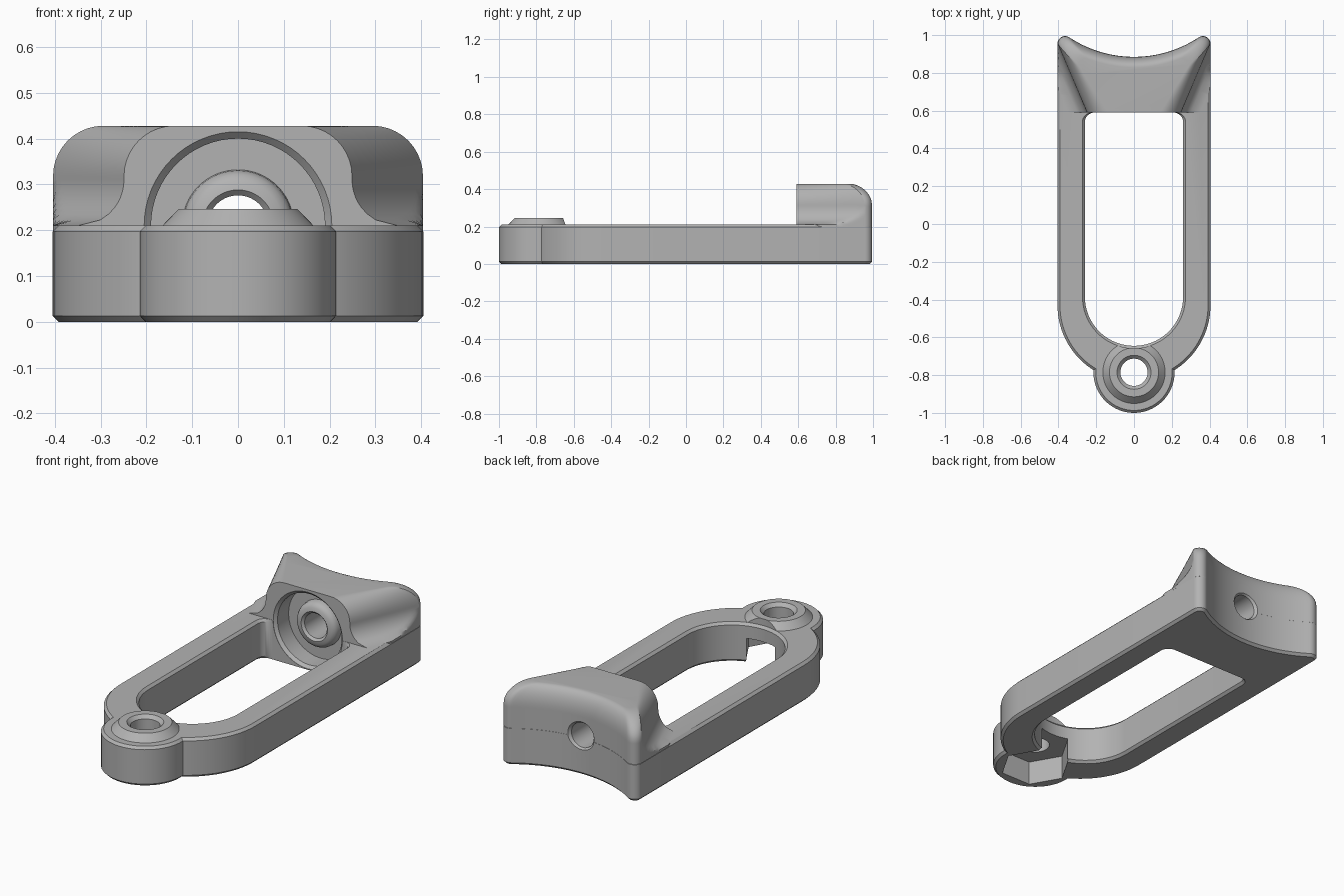
import bpy, bmesh
from math import sin, cos, pi, sqrt, atan2, radians

if "Cube" in bpy.data.objects:
    bpy.data.objects.remove(bpy.data.objects["Cube"], do_unlink=True)

grey = bpy.data.materials.new("plain grey")
grey.use_nodes = True
grey.diffuse_color = (0.45, 0.45, 0.45, 1)
grey.node_tree.nodes["Principled BSDF"].inputs["Base Color"].default_value = grey.diffuse_color

WIDTH, TOP = 0.405, 0.21          # half width and top of the flat frame
BOSS_Y, CHAMFER = -0.785, 0.013
SADDLE_Y, SADDLE_R, TIP_R = 1.505, 0.62, 0.04
BLOCK_FRONT, BLOCK_TOP, ROUND, FLARE = 0.591, 0.428, 0.11, 0.1


def loft(name, rings):
    """Skin equal-length closed rings and cap both ends."""
    bm = bmesh.new()
    rows = [[bm.verts.new(p) for p in ring] for ring in rings]
    n = len(rows[0])
    for a, b in zip(rows, rows[1:]):
        for i in range(n):
            j = (i + 1) % n
            bm.faces.new((a[i], a[j], b[j], b[i]))
    bm.faces.new(rows[0][::-1])
    bm.faces.new(rows[-1])
    bmesh.ops.recalc_face_normals(bm, faces=bm.faces)
    mesh = bpy.data.meshes.new(name)
    bm.to_mesh(mesh)
    bm.free()
    obj = bpy.data.objects.new(name, mesh)
    bpy.context.collection.objects.link(obj)
    mesh.materials.append(grey)
    return obj


def arc(cx, cy, r, a0, a1, n):
    return [(cx + r * cos(a0 + (a1 - a0) * i / n), cy + r * sin(a0 + (a1 - a0) * i / n))
            for i in range(n + 1)]


def at(points, z):
    return [(x, y, z) for x, y in points]


def lathe_z(name, profile, sides=64):
    return loft(name, [at(arc(0, BOSS_Y, r, 0, 2 * pi, sides)[:-1], z) for r, z in profile])


def lathe_y(name, profile, sides=64):
    return loft(name, [[(x, y, z) for x, z in arc(0, TOP, r, 0, 2 * pi, sides)[:-1]]
                       for r, y in profile])


def saddle_end(inset, radius, tip_r):
    """Rounded tips joined by the concave back, from right to left; also the tip centre."""
    tx = WIDTH - TIP_R - inset
    ty = SADDLE_Y - sqrt((radius + tip_r) ** 2 - tx ** 2)
    tip = arc(tx, ty, tip_r, 0, atan2(SADDLE_Y - ty, -tx), 10)
    a = atan2(ty - SADDLE_Y, tx)
    hollow = arc(0, SADDLE_Y, radius, a, -pi - a, 36)[1:-1]
    return tip + hollow + [(-x, y) for x, y in reversed(tip)], ty


def frame_outline(i):
    end, _ = saddle_end(0, SADDLE_R + i, TIP_R - i)
    return arc(0, -0.43, WIDTH - i, pi, 2 * pi, 48) + end


def block_outline(inset, flare):
    end, ty = saddle_end(inset, SADDLE_R + 0.5 * inset, TIP_R)
    side = []
    for k in range(16):
        t = k / 16
        x = min(WIDTH, 0.25 + 0.155 * t + flare) - inset
        side.append((x, BLOCK_FRONT + t * (ty - BLOCK_FRONT)))
    return side + end + [(-x, y) for x, y in reversed(side)]


def slot_outline(grow):
    w, r = 0.26 + grow, 0.05
    return (arc(0, -0.385, w, pi, 2 * pi, 48)
            + arc(w - r, 0.59 - r, r, 0, pi / 2, 8)
            + arc(r - w, 0.59 - r, r, pi / 2, pi, 8))


def combine(target, other, operation):
    mod = target.modifiers.new(other.name, "BOOLEAN")
    mod.operation, mod.solver, mod.object = operation, "EXACT", other
    bpy.context.view_layer.objects.active = target
    bpy.ops.object.modifier_apply(modifier=mod.name)
    bpy.data.objects.remove(other, do_unlink=True)


# Flat frame with chamfered rims
rims = [(CHAMFER, 0), (0, CHAMFER), (0, TOP - CHAMFER), (CHAMFER, TOP)]
frame = loft("slotted_clamp_frame", [at(frame_outline(i), z) for i, z in rims])

# Round boss and its conical seat
boss = lathe_z("boss", [(0.215 - i, z) for i, z in rims])
seat = lathe_z("seat", [(0.165, 0.15), (0.165, TOP), (0.13, 0.246)])

# Saddle block: flared foot, then a rounded top
levels = [(0.001, FLARE, 0.15)]
for k in range(9):
    z = TOP + FLARE * k / 8
    levels.append((0.001, FLARE - sqrt(FLARE ** 2 - (TOP + FLARE - z) ** 2), z))
for k in range(11):
    a = pi / 2 * k / 10
    levels.append((0.001 + ROUND * (1 - cos(a)), 0, BLOCK_TOP - ROUND * (1 - sin(a))))
block = loft("saddle_block", [at(block_outline(d, f), z) for d, f, z in levels])

for part in (boss, seat, block):
    combine(frame, part, "UNION")

# Long slot with chamfered edges
slot = loft("slot", [at(slot_outline(g), z) for g, z in
                     [(CHAMFER, -0.1), (CHAMFER, 0), (0, CHAMFER),
                      (0, TOP - CHAMFER), (CHAMFER, TOP), (CHAMFER, 0.35)]])

# Screw hole and hexagonal nut pocket in the boss
hole = lathe_z("hole", [(0.072, -0.1), (0.072, 0.228), (0.09, 0.246), (0.09, 0.35)])
pocket = lathe_z("nut_pocket", [(0.178, -0.1), (0.178, 0.13)], sides=6)

# Round recess with a raised collar around the cross hole
recess = lathe_y("recess", [(0.205, 0.57), (0.205, 0.591), (0.19, 0.606), (0.19, 0.7),
                            (0.122, 0.7), (0.12, 0.675), (0.112, 0.66), (0.098, 0.65),
                            (0.078, 0.646), (0.066, 0.658), (0.066, 0.875),
                            (0.08, 0.892), (0.08, 1.2)])

for cutter in (slot, hole, pocket, recess):
    combine(frame, cutter, "DIFFERENCE")

bpy.ops.object.select_all(action="DESELECT")
frame.select_set(True)
bpy.context.view_layer.objects.active = frame
bpy.ops.object.shade_smooth_by_angle(angle=radians(28))
